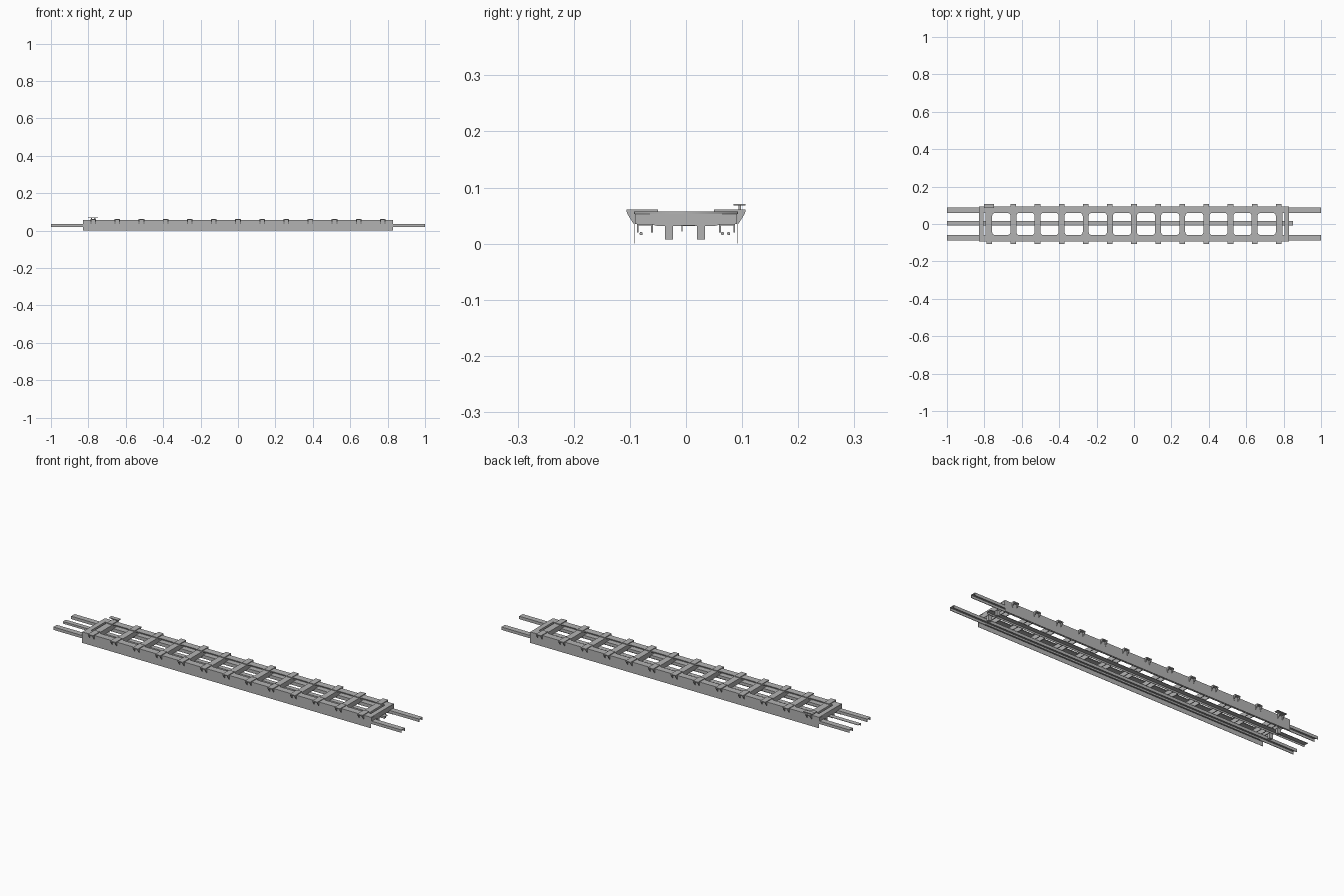
import bpy, bmesh, math

cube = bpy.data.objects.get("Cube")
if cube:
    bpy.data.objects.remove(cube)

steel = bpy.data.materials.new("grey_steel")
steel.use_nodes = True
GREY = (0.45, 0.45, 0.45, 1)
steel.diffuse_color = GREY
steel.node_tree.nodes["Principled BSDF"].inputs["Base Color"].default_value = GREY


def finish(name, bm):
    bmesh.ops.recalc_face_normals(bm, faces=bm.faces)
    mesh = bpy.data.meshes.new(name)
    bm.to_mesh(mesh)
    bm.free()
    mesh.materials.append(steel)
    obj = bpy.data.objects.new(name, mesh)
    bpy.context.collection.objects.link(obj)
    return obj


def prism(bm, profile, x0, x1):
    """Extrude a closed (y, z) profile along x."""
    face = bm.faces.new([bm.verts.new((x0, y, z)) for y, z in profile])
    out = bmesh.ops.extrude_face_region(bm, geom=[face])
    verts = [v for v in out["geom"] if isinstance(v, bmesh.types.BMVert)]
    bmesh.ops.translate(bm, verts=verts, vec=(x1 - x0, 0, 0))


def box(bm, x0, x1, y0, y1, z0, z1):
    prism(bm, [(y0, z0), (y1, z0), (y1, z1), (y0, z1)], x0, x1)


def rounded(x0, x1, y0, y1, r):
    """Outline of a rectangle with rounded corners."""
    corners = [(x1 - r, y1 - r), (x0 + r, y1 - r), (x0 + r, y0 + r), (x1 - r, y0 + r)]
    return [(cx + r * math.cos(a), cy + r * math.sin(a))
            for i, (cx, cy) in enumerate(corners)
            for a in [(i + k / 4) * math.pi / 2 for k in range(5)]]


HALF = 0.83
PITCH = 0.129
BEAM = 0.016
beams = [PITCH * i for i in range(-6, 7)]

# Deck frame: one flat plate pierced by rounded openings
outlines = [[(-HALF, -0.092), (HALF, -0.092), (HALF, 0.092), (-HALF, 0.092)]]
for a, b in zip(beams, beams[1:]):
    outlines.append(rounded(a + BEAM, b - BEAM, -0.059, 0.059, 0.015))
for s in (-1, 1):
    outlines.append(rounded(s * 0.799 - 0.006, s * 0.799 + 0.006, -0.059, 0.059, 0.005))
curve = bpy.data.curves.new("deck_frame", "CURVE")
curve.dimensions = "2D"
curve.fill_mode = "BOTH"
curve.extrude = 0.002
for pts in outlines:
    spline = curve.splines.new("POLY")
    spline.points.add(len(pts) - 1)
    for p, (x, y) in zip(spline.points, pts):
        p.co = (x, y, 0, 1)
    spline.use_cyclic_u = True
curve.materials.append(steel)
deck = bpy.data.objects.new("deck_frame", curve)
deck.location.z = 0.055
bpy.context.collection.objects.link(deck)
bpy.ops.object.select_all(action="DESELECT")
deck.select_set(True)
bpy.context.view_layer.objects.active = deck
bpy.ops.object.convert(target="MESH")

# Crossbeams: a pair of shaped webs under each deck bar
half_web = [(0.091, 0.055), (0.091, 0.035), (0.06, 0.034), (0.05, 0.031)]
web = half_web + [(-y, z) for y, z in reversed(half_web)]
bm = bmesh.new()
for x in beams:
    for s in (-1, 1):
        edge = x + s * (BEAM - 0.002)
        prism(bm, web, edge - 0.002, edge + 0.002)
finish("crossbeams", bm)

# End sills
bm = bmesh.new()
for s in (-1, 1):
    for x in (0.808, 0.828):
        prism(bm, web, s * x - 0.002, s * x + 0.002)
finish("end_sills", bm)

# Thin side panels
for s, side in ((-1, "right"), (1, "left")):
    bm = bmesh.new()
    box(bm, -HALF, HALF, s * 0.0925 - 0.0006, s * 0.0925 + 0.0006, 0, 0.057)
    finish("side_panel_" + side, bm)

# Long sliding rails, channels open underneath
for s, side in ((-1, "right"), (1, "left")):
    bm = bmesh.new()
    channel = [(0.059, 0.02), (0.059, 0.035), (0.0875, 0.035), (0.0875, 0.02),
               (0.0845, 0.02), (0.0845, 0.032), (0.062, 0.032), (0.062, 0.02)]
    prism(bm, [(s * y, z) for y, z in channel], -1, 1)
    finish("side_rail_" + side, bm)

# Pipes beneath the rails
bm = bmesh.new()
for y in (-0.08, 0.065, 0.076):
    ring = [(y + 0.003 * math.cos(k * math.pi / 4), 0.018 + 0.003 * math.sin(k * math.pi / 4))
            for k in range(8)]
    prism(bm, ring, -0.8, 0.8)
finish("under_rail_pipes", bm)

# Centre rail: thin angle section
bm = bmesh.new()
prism(bm, [(-0.008, 0.022), (-0.008, 0.033), (0.016, 0.033),
           (0.016, 0.031), (-0.0065, 0.031), (-0.0065, 0.022)], -1, 0.85)
finish("centre_rail", bm)

# Stub legs under the end sills
bm = bmesh.new()
for s in (-1, 1):
    for y in (-0.03, 0.027):
        box(bm, s * 0.818 - 0.01, s * 0.818 + 0.01, y - 0.007, y + 0.007, 0.007, 0.034)
finish("end_legs", bm)

# Side brackets: a raised pad on two triangular gussets
bm = bmesh.new()
for x in beams:
    for s in (-1, 1):
        y0, y1 = sorted((s * 0.05, s * 0.106))
        box(bm, x - 0.015, x + 0.015, y0, y1, 0.056, 0.061)
        gusset = [(0.092, 0.057), (0.106, 0.057), (0.104, 0.052), (0.094, 0.036), (0.092, 0.036)]
        for dx in (-0.0125, 0.0125):
            prism(bm, [(s * y, z) for y, z in gusset], x + dx - 0.0025, x + dx + 0.0025)
finish("side_brackets", bm)

# Hand brake: flat handle on two short posts
bm = bmesh.new()
box(bm, -0.802, -0.748, 0.085, 0.106, 0.068, 0.071)
for x in (-0.784, -0.766):
    box(bm, x - 0.003, x + 0.003, 0.094, 0.098, 0.06, 0.069)
finish("brake_handle", bm)
